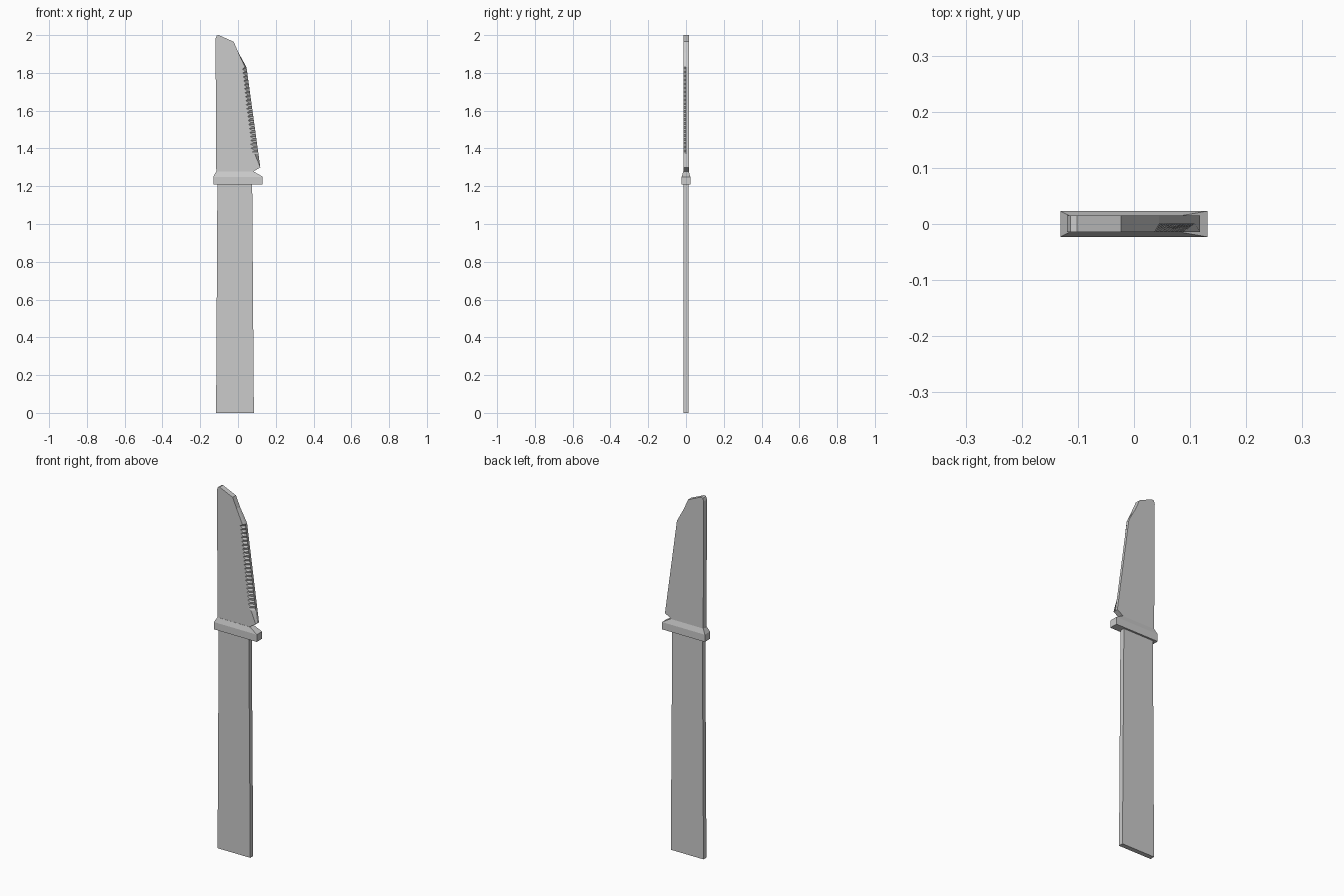
import bpy, bmesh

if "Cube" in bpy.data.objects:
    bpy.data.objects.remove(bpy.data.objects["Cube"])


def loft(name, rings):
    """Join rings of equal point count into a closed solid with capped ends."""
    bm = bmesh.new()
    loops = [[bm.verts.new(p) for p in ring] for ring in rings]
    n = len(loops[0])
    for a, b in zip(loops, loops[1:]):
        for i in range(n):
            j = (i + 1) % n
            bm.faces.new((a[i], a[j], b[j], b[i]))
    caps = [bm.faces.new(loops[0]), bm.faces.new(loops[-1])]
    bmesh.ops.recalc_face_normals(bm, faces=bm.faces)
    bmesh.ops.triangulate(bm, faces=[f for f in caps if len(f.verts) > 4])
    mesh = bpy.data.meshes.new(name)
    bm.to_mesh(mesh)
    bm.free()
    obj = bpy.data.objects.new(name, mesh)
    bpy.context.collection.objects.link(obj)
    return obj


def rect(x0, x1, y, z):
    return [(x0, -y, z), (x1, -y, z), (x1, y, z), (x0, y, z)]


# Handle: flat bar, slightly wider at the butt
loft("handle", [rect(-0.116, 0.084, 0.013, 0), rect(-0.109, 0.075, 0.013, 1.22)])

# Guard: block with a chamfered top
loft("guard", [rect(-0.131, 0.131, 0.023, 1.21),
               rect(-0.131, 0.131, 0.023, 1.25),
               rect(-0.116, 0.085, 0.015, 1.277)])

# Blade: each point is (front x, cutting edge x, z)
TEETH = 22
Z_LOW, Z_HIGH = 1.37, 1.83
profile = [(0.08, 0.08, 1.265), (0.08, 0.08, 1.277), (0.118, 0.118, 1.30)]
for i in range(2 * TEETH + 1):
    t = i / (2 * TEETH)
    z = Z_LOW + (Z_HIGH - Z_LOW) * t
    edge = 0.118 + (0.045 - 0.118) * (z - 1.30) / (Z_HIGH - 1.30)
    notch = 0.016 if i % 2 else 0.0
    profile.append((0.089 + (0.037 - 0.089) * t - notch, edge, z))
profile += [(0.002, 0.002, 1.908), (-0.023, -0.023, 1.965),
            (-0.102, -0.102, 2.0), (-0.113, -0.113, 1.997),
            (-0.119, -0.119, 1.98), (-0.115, -0.115, 1.265)]
loft("blade", [[(f, -0.014, z) for f, e, z in profile],
               [(e, 0.0, z) for f, e, z in profile],
               [(e, 0.015, z) for f, e, z in profile]])
